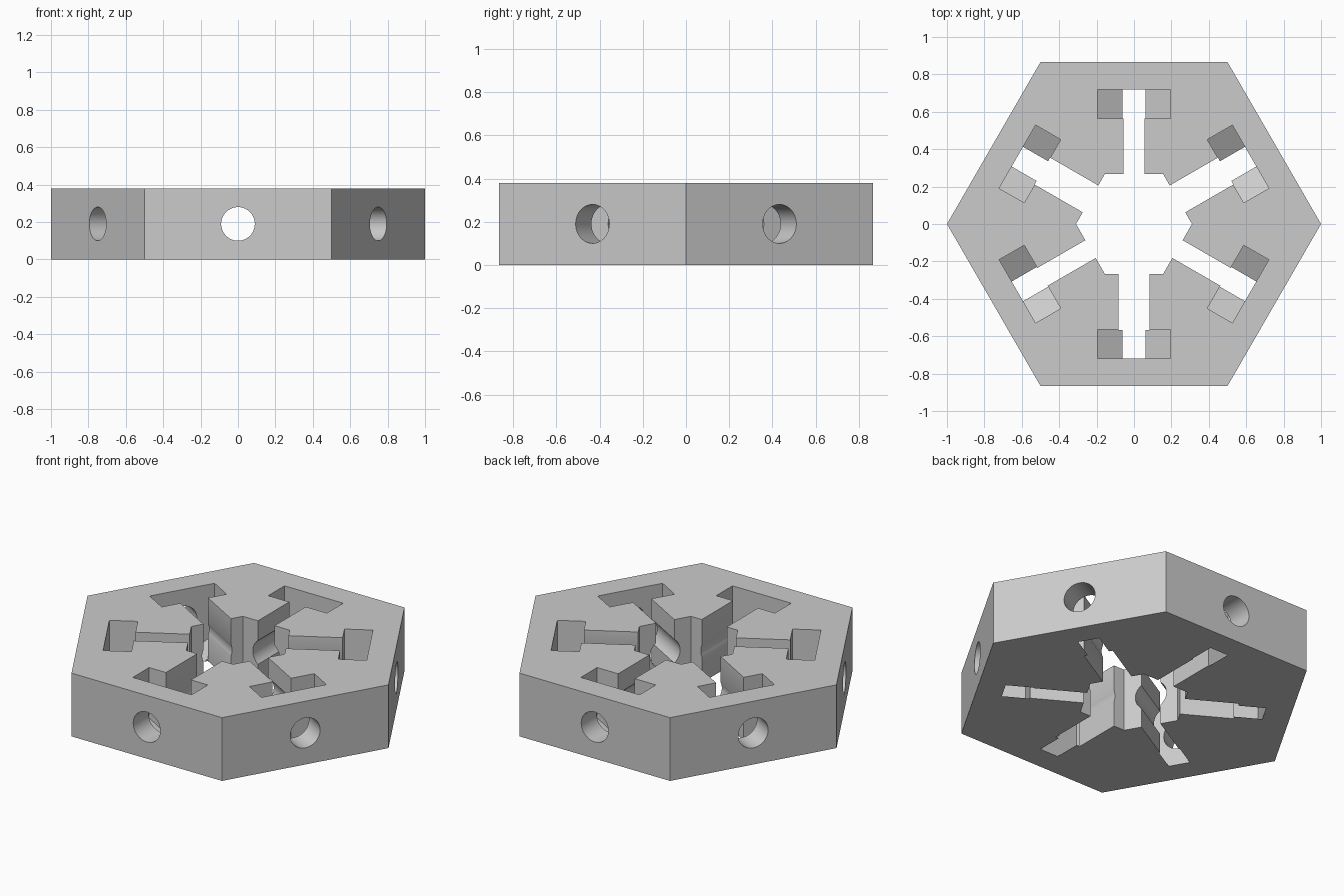
import bpy, bmesh, math
from mathutils import Matrix

if "Cube" in bpy.data.objects:
    bpy.data.objects.remove(bpy.data.objects["Cube"])

H = 0.38          # block height
MID = H / 2       # bore axis height


def prism(name, points, depth, matrix=None):
    """Extrude a 2D outline from z=0 to z=depth, then place it."""
    bm = bmesh.new()
    base = bm.faces.new([bm.verts.new((x, y, 0)) for x, y in points])
    top = bmesh.ops.extrude_face_region(bm, geom=[base])["geom"]
    bmesh.ops.translate(bm, vec=(0, 0, depth),
                        verts=[v for v in top if isinstance(v, bmesh.types.BMVert)])
    bmesh.ops.recalc_face_normals(bm, faces=bm.faces)
    if matrix:
        bm.transform(matrix)
    mesh = bpy.data.meshes.new(name)
    bm.to_mesh(mesh)
    bm.free()
    obj = bpy.data.objects.new(name, mesh)
    bpy.context.collection.objects.link(obj)
    return obj


def ngon(n, r, start=0.0):
    return [(r * math.cos(start + math.tau * i / n),
             r * math.sin(start + math.tau * i / n)) for i in range(n)]


def radial(angle, dist):
    """Local x = sideways, local y = up, local z = outward along the arm."""
    return (Matrix.Rotation(math.radians(angle - 90), 4, 'Z')
            @ Matrix.Translation((0, dist, MID))
            @ Matrix(((-1, 0, 0, 0), (0, 0, 1, 0), (0, 1, 0, 0), (0, 0, 0, 1))))


# Hexagonal block
block = prism("hub_block", ngon(6, 1.0), H)
grey = bpy.data.materials.new("grey")
grey.diffuse_color = (0.6, 0.6, 0.6, 1)
grey.use_nodes = True
grey.node_tree.nodes["Principled BSDF"].inputs["Base Color"].default_value = grey.diffuse_color
block.data.materials.append(grey)

# Central hexagonal opening
cutters = [prism("center_cutter", ngon(6, 0.31), 1, Matrix.Translation((0, 0, -0.3)))]

# Six arms: slots alternate wide and narrow, each ends in a hex nut pocket
R = 0.195 / math.cos(math.radians(30))
for i, angle in enumerate(range(30, 390, 60)):
    w, end = ((0.083, 0.566), (0.055, 0.65))[i % 2]
    cutters.append(prism("slot_cutter", [(-w, -0.5), (w, -0.5), (w, 0.5), (-w, 0.5)],
                         end - 0.1, radial(angle, 0.1)))
    pocket = [(-0.195, 0.5), (-0.195, -R / 2), (0, -R), (0.195, -R / 2), (0.195, 0.5)]
    cutters.append(prism("nut_cutter", pocket, 0.155, radial(angle, 0.565)))

# Three round bores straight through opposite sides
for angle in (30, 90, 150):
    cutters.append(prism("bore_cutter", ngon(48, 0.09, 0.03), 2.4, radial(angle, -1.2)))

# Cut everything out of the block
bpy.context.view_layer.objects.active = block
block.select_set(True)
for cutter in cutters:
    cutter.hide_render = True
    mod = block.modifiers.new("cut", 'BOOLEAN')
    mod.operation = 'DIFFERENCE'
    mod.solver = 'EXACT'
    mod.object = cutter
    bpy.ops.object.modifier_apply(modifier=mod.name)
    bpy.data.objects.remove(cutter, do_unlink=True)
bpy.ops.object.shade_smooth_by_angle(angle=math.radians(25))
